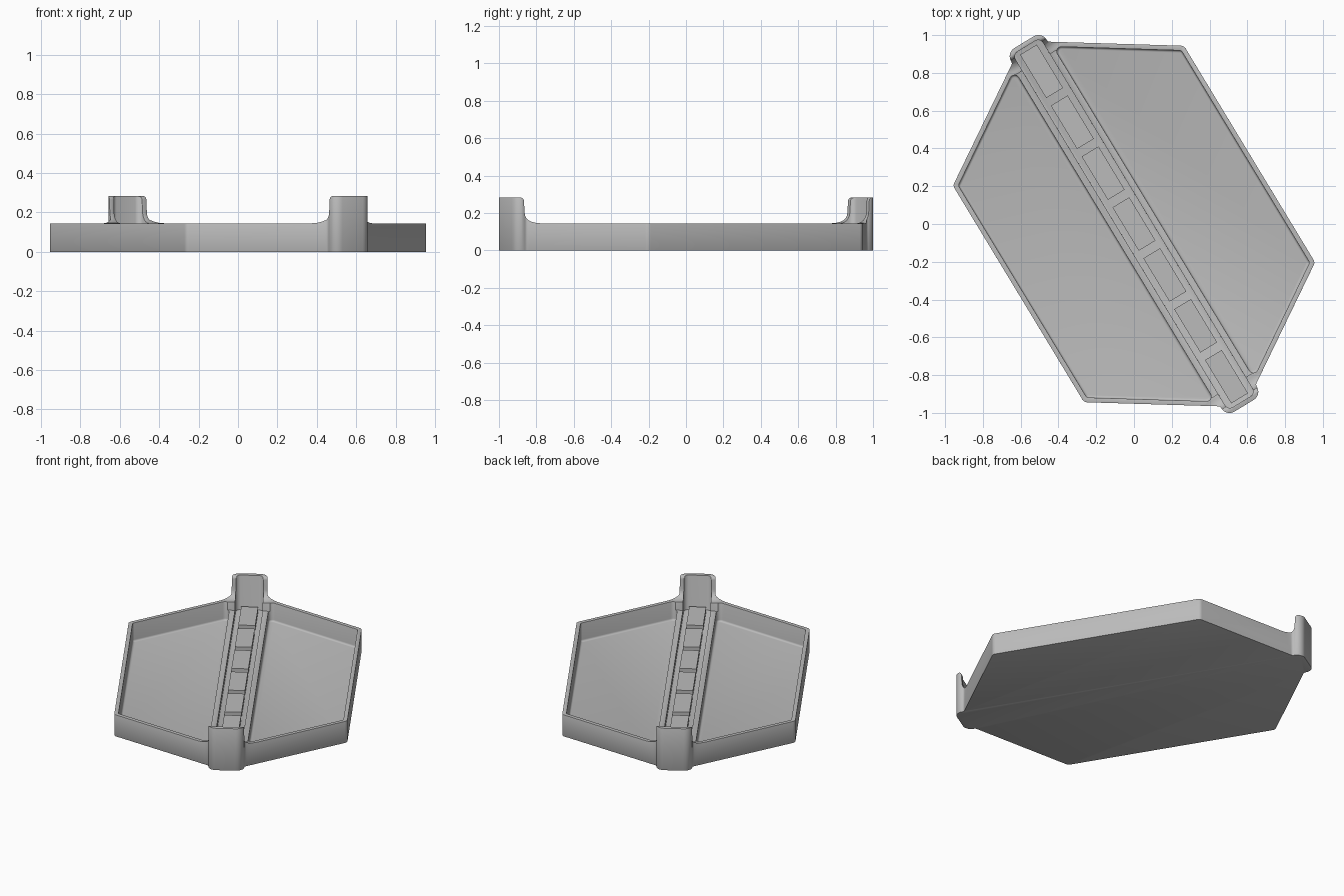
import bpy, bmesh, math
from mathutils import Vector, Matrix

if "Cube" in bpy.data.objects:
    bpy.data.objects.remove(bpy.data.objects["Cube"])

TURN = Matrix.Rotation(math.radians(31.2), 4, 'Z')
RIM, BOSS_TOP, FLOOR = 0.145, 0.283, 0.02

grey = bpy.data.materials.new("plain_grey")
grey.use_nodes = True
colour = (0.5, 0.5, 0.5, 1)
grey.diffuse_color = colour
grey.node_tree.nodes["Principled BSDF"].inputs["Base Color"].default_value = colour


def rounded(corners, steps=6):
    """Replace each (x, y, radius) corner of a closed outline with an arc."""
    out = []
    for i, (x, y, r) in enumerate(corners):
        p = Vector((x, y))
        a = (Vector(corners[i - 1][:2]) - p).normalized()
        b = (Vector(corners[(i + 1) % len(corners)][:2]) - p).normalized()
        if r == 0:
            out.append(p)
            continue
        half = a.angle(b) / 2
        centre = p + (a + b).normalized() * r / math.sin(half)
        start = p + a * r / math.tan(half) - centre
        end = p + b * r / math.tan(half) - centre
        sweep = start.angle_signed(end)
        for k in range(steps + 1):
            out.append(centre + Matrix.Rotation(-sweep * k / steps, 2) @ start)
    return out


def prism(name, outline, low, high, sideways=False, soft_floor=0):
    """Extrude an outline upward, or along x when sideways."""
    bm = bmesh.new()
    spot = (lambda p: (low, p.x, p.y)) if sideways else (lambda p: (p.x, p.y, low))
    base = bm.faces.new([bm.verts.new(spot(p)) for p in outline])
    rim = list(base.edges)
    move = (high - low, 0, 0) if sideways else (0, 0, high - low)
    top = bmesh.ops.extrude_face_region(bm, geom=[base], use_keep_orig=True)["geom"]
    bmesh.ops.translate(bm, vec=move, verts=[g for g in top if isinstance(g, bmesh.types.BMVert)])
    bmesh.ops.recalc_face_normals(bm, faces=bm.faces)
    if soft_floor:
        bmesh.ops.bevel(bm, geom=rim, offset=soft_floor, segments=3, profile=0.5, affect='EDGES')
    mesh = bpy.data.meshes.new(name)
    bm.to_mesh(mesh)
    bm.free()
    mesh.materials.append(grey)
    obj = bpy.data.objects.new(name, mesh)
    bpy.context.collection.objects.link(obj)
    return obj


def finish(obj):
    """Turn a part to its diagonal placement and smooth its curves."""
    obj.data.transform(TURN)
    bpy.ops.object.select_all(action='DESELECT')
    obj.select_set(True)
    bpy.context.view_layer.objects.active = obj
    bpy.ops.object.shade_smooth_by_angle(angle=math.radians(35))


def rect(w, l, r=0):
    return rounded([(w, -l, r), (w, l, r), (-w, l, r), (-w, -l, r)])


# Outer shell: six-sided tray with a boss at both ends
half = [(0.715, -0.67, 0.03), (0.715, 0.67, 0.03), (0.11, 1.062, 0.02),
        (0.11, 1.125, 0.05), (-0.11, 1.125, 0.05), (-0.11, 1.062, 0.02)]
shell = rounded(half + [(-x, -y, r) for x, y, r in half])
tray = prism("tray", shell, 0, 0.3)

# Swept side profile that lowers the rim between the bosses
side = [(1.072, RIM, 0.06), (1.08, BOSS_TOP, 0.02), (1.3, BOSS_TOP, 0), (1.3, 0.5, 0)]
side += [(-x, z, r) for x, z, r in reversed(side)]
cutters = [prism("rim_cutter", rounded(side), -1, 1, sideways=True)]

# Two pockets, the central channel and the low dividers
for s in (1, -1):
    pocket = [(0.12, -1.026, 0.025), (0.69, -0.656, 0.02), (0.69, 0.656, 0.02), (0.12, 1.026, 0.025)]
    outline = rounded([(s * x, y, r) for x, y, r in pocket])
    cutters.append(prism("pocket_cutter", outline, FLOOR, 0.4, soft_floor=0.012))
cutters.append(prism("divider_cutter", rect(0.13, 1.0), 0.09, 0.41))
cutters.append(prism("channel_cutter", rect(0.085, 1.1, 0.03), 0.05, 0.42))

for cutter in cutters:
    cutter.hide_render = True
    mod = tray.modifiers.new("cut", 'BOOLEAN')
    mod.operation, mod.solver, mod.object = 'DIFFERENCE', 'EXACT', cutter

# Softened edges
soft = tray.modifiers.new("soft_edges", 'BEVEL')
soft.width, soft.segments, soft.limit_method = 0.005, 2, 'ANGLE'
soft.angle_limit = math.radians(60)

# Bake the cuts and discard the cutters
bpy.context.view_layer.update()
baked = bpy.data.meshes.new_from_object(tray.evaluated_get(bpy.context.evaluated_depsgraph_get()))
tray.modifiers.clear()
tray.data = baked
for cutter in cutters:
    bpy.data.objects.remove(cutter)
finish(tray)

# Row of seven raised blocks along the channel
for i in range(7):
    block = prism(f"channel_block_{i + 1}", rect(0.052, 0.134), 0.045, 0.08)
    block.data.transform(Matrix.Translation((0, (i - 3) * 0.315, 0)))
    finish(block)
